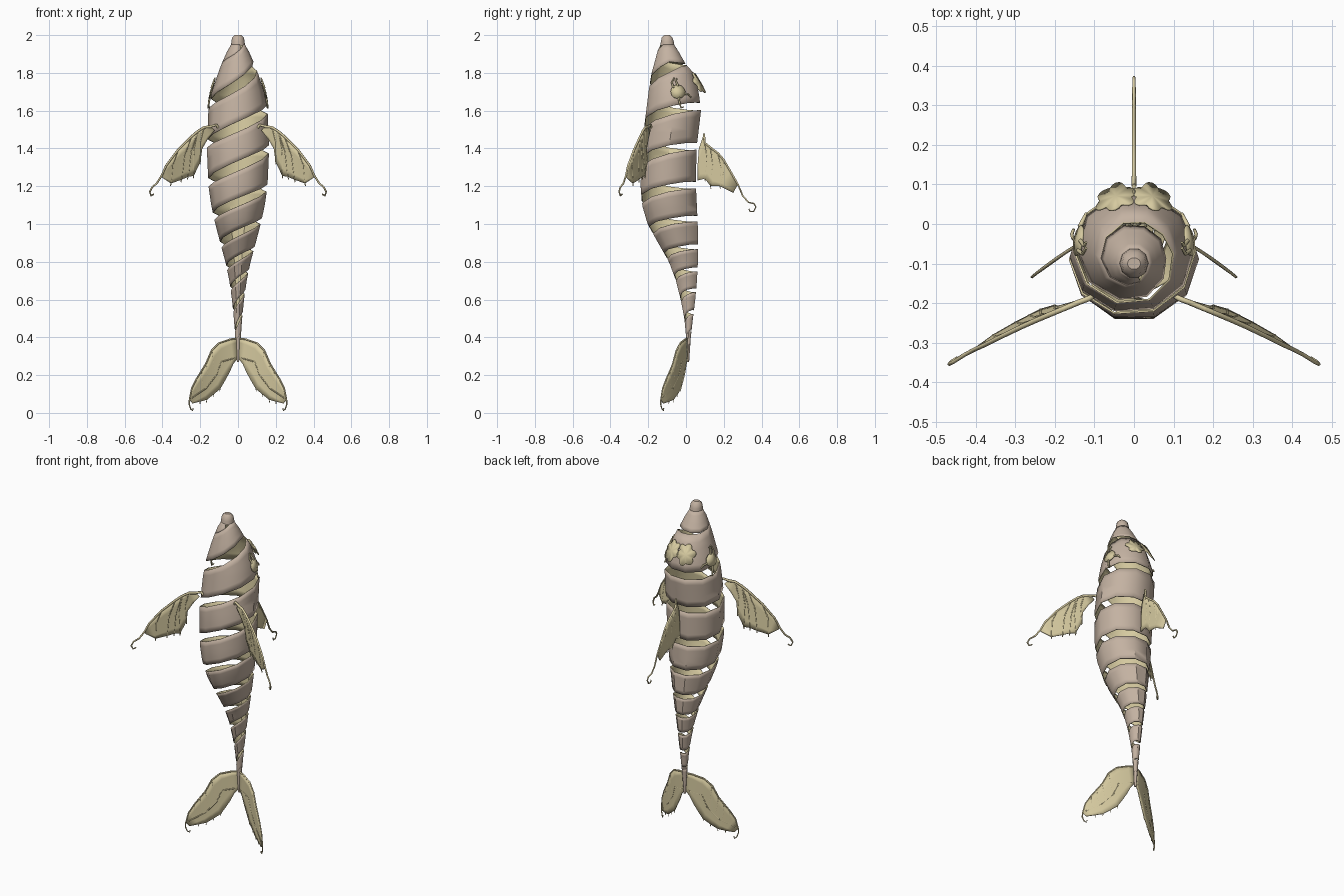
import bpy, bmesh, math
from mathutils import Vector

cube = bpy.data.objects.get("Cube")
if cube:
    bpy.data.objects.remove(cube)


def material(name, rgb):
    m = bpy.data.materials.new(name)
    m.use_nodes = True
    m.diffuse_color = (*rgb, 1)
    m.node_tree.nodes["Principled BSDF"].inputs["Base Color"].default_value = (*rgb, 1)
    return m


taupe = material("taupe", (0.55, 0.445, 0.36))
straw = material("pale straw", (0.67, 0.59, 0.35))


def finish(name, verts, faces, mats, thickness=0.0, offset=0.0):
    mesh = bpy.data.meshes.new(name)
    mesh.from_pydata(verts, [], faces)
    for m in mats:
        mesh.materials.append(m)
    ob = bpy.data.objects.new(name, mesh)
    bpy.context.collection.objects.link(ob)
    if thickness:
        s = ob.modifiers.new("thickness", "SOLIDIFY")
        s.thickness, s.offset = thickness, offset
        s.material_offset = s.material_offset_rim = len(mats) - 1
    bpy.ops.object.select_all(action="DESELECT")
    bpy.context.view_layer.objects.active = ob
    ob.select_set(True)
    bpy.ops.object.shade_smooth_by_angle(angle=math.radians(38))
    return ob


def interp(table, x):
    for a, b in zip(table, table[1:]):
        if x >= b[0]:
            f = min(1, (a[0] - x) / (a[0] - b[0]))
            return [p + (q - p) * f for p, q in zip(a[1:], b[1:])]
    return table[-1][1:]


# Body sections: height, half width, front y, back y
SECTIONS = [(2.0, .017, -.115, -.085), (1.987, .031, -.13, -.07), (1.965, .035, -.135, -.063),
            (1.945, .037, -.138, -.06), (1.92, .055, -.152, -.04), (1.85, .086, -.172, 0),
            (1.8, .105, -.188, .045), (1.7, .139, -.205, .074), (1.6, .157, -.218, .087),
            (1.4, .165, -.243, .063), (1.2, .156, -.248, .06), (1.1, .142, -.24, .065),
            (1.0, .12, -.21, .069), (.9, .094, -.153, .069), (.8, .067, -.094, .067),
            (.7, .046, -.056, .061), (.6, .032, -.03, .051), (.5, .022, -.01, .038),
            (.4, .015, 0, .026), (.27, .006, .005, .017)]


def skin(u, z, grow=0.0):
    w, front, back = interp(SECTIONS, z)
    a = -2 * math.pi * u
    return Vector(((w + grow) * math.cos(a),
                   (front + back) / 2 + ((back - front) / 2 + grow) * math.sin(a), z))


# Spiral ribbon: gap heights on the left flank, one for each turn
TURNS = [1.97, 1.835, 1.605, 1.395, 1.19, 1.015, .868, .75, .64, .525, .42, .35]
SIDES, ROWS = 10, 5


def gap(t):
    """Height and half width of the gap; it is steep and wide in front, flat and narrow behind."""
    n = min(int(t), len(TURNS) - 2)
    u = t - n
    pitch = TURNS[n] - TURNS[n + 1]
    fall = u + .175 * (1 - math.cos(2 * math.pi * u))
    half = pitch * (.108 + .022 * math.sin(2 * math.pi * u))
    if n == 0:  # the first turn is closed until it nears the left flank
        half *= max(0, (u - .55) / .45)
    return TURNS[n] - pitch * fall, half


def build_ribbon():
    verts, faces = [], []
    steps = SIDES * (len(TURNS) - 1)
    for i in range(2, steps + 1):
        t = i / SIDES
        low, g0 = gap(t)
        hi = 1.95
        if t >= 1:
            high, g1 = gap(t - 1)
            hi = min(hi, high - g1)
        lo = min(low + g0, hi - .002)
        verts += [skin(t, lo + (hi - lo) * r / ROWS) for r in range(ROWS + 1)]
    n = ROWS + 1
    for i in range(steps - 2):
        for r in range(ROWS):
            a = i * n + r
            faces.append((a, a + 1, a + n + 1, a + n))
    # make the outside the front of every face
    p, q, s = verts[n * 20], verts[n * 20 + 1], verts[n * 21]
    if (q - p).cross(s - p).dot(p - Vector((0, -.08, p.z))) < 0:
        faces = [f[::-1] for f in faces]
    finish("spiral_body", verts, faces, [taupe, straw], .005, -1)


def build_rings(name, heights):
    verts = [skin(k / SIDES, z) for z in heights for k in range(SIDES)]
    faces = []
    for j in range(len(heights) - 1):
        for k in range(SIDES):
            a, b = j * SIDES + k, j * SIDES + (k + 1) % SIDES
            faces.append((a, b, b + SIDES, a + SIDES))
    faces.append(tuple(range(SIDES))[::-1])
    faces.append(tuple(range(len(verts) - SIDES, len(verts))))
    ob = finish(name, verts, faces, [taupe])
    bm = bmesh.new()
    bm.from_mesh(ob.data)
    bmesh.ops.recalc_face_normals(bm, faces=bm.faces)
    bm.to_mesh(ob.data)
    bm.free()


build_ribbon()
build_rings("snout_tip", [1.945, 1.965, 1.987, 2.0])
build_rings("tail_stem", [.43, .4, .34, .27])


def tube(name, pts, radius, taper=1.0):
    c = bpy.data.curves.new(name, "CURVE")
    c.dimensions = "3D"
    c.bevel_depth, c.bevel_resolution, c.use_fill_caps = radius, 1, True
    sp = c.splines.new("POLY")
    sp.points.add(len(pts) - 1)
    for i, p in enumerate(pts):
        sp.points[i].co = (*p, 1)
        sp.points[i].radius = 1 + (taper - 1) * i / (len(pts) - 1)
    c.materials.append(straw)
    ob = bpy.data.objects.new(name, c)
    bpy.context.collection.objects.link(ob)


def membrane(name, lead, trail, hook, place, bones, radius):
    """Webbed fin: sheet between two edges, with a bone rim, ribs and a hooked tip."""
    cols, verts, faces = 5, [], []
    for a, b in zip(lead, trail):
        for k in range(cols + 1):
            f = k / cols
            verts.append(place(a[0] + (b[0] - a[0]) * f, a[1] + (b[1] - a[1]) * f))
    for i in range(len(lead) - 1):
        for k in range(cols):
            a = i * (cols + 1) + k
            faces.append((a, a + 1, a + cols + 2, a + cols + 1))
    finish(name + "_web", verts, faces, [straw], .005)
    tube(name + "_rim", [place(*p) for p in lead + hook], radius, .6)
    for start, end in bones:
        a, b = lead[start], trail[end]
        mid = ((a[0] + b[0]) / 2 + .01, (a[1] + b[1]) / 2 + .01)
        tip = (b[0] + .002, b[1] - .014)
        tube(name + "_rib", [place(*p) for p in (a, mid, b, tip)], radius * .7, .5)


# Outlines: leading edge, trailing edge, hooked tip
FLIPPER = ([(.14, 1.515), (.18, 1.512), (.215, 1.49), (.25, 1.46), (.285, 1.425), (.32, 1.39),
            (.35, 1.35), (.38, 1.31), (.405, 1.255)],
           [(.125, 1.495), (.16, 1.45), (.19, 1.4), (.2, 1.33), (.235, 1.255), (.265, 1.25),
            (.3, 1.235), (.355, 1.215), (.4, 1.245)],
           [(.43, 1.215), (.455, 1.195), (.467, 1.17), (.46, 1.15), (.446, 1.158)])
FLUKE = ([(0, .395), (.04, .39), (.1, .37), (.14, .33), (.17, .26), (.195, .22), (.22, .18),
          (.245, .13), (.257, .07)],
         [(0, .29), (.025, .26), (.045, .215), (.067, .175), (.095, .127), (.13, .098),
          (.165, .07), (.2, .06), (.24, .05)],
         [(.258, .045), (.25, .02), (.24, .012), (.238, .025)])
DORSAL = ([(.095, 1.48), (.1, 1.43), (.13, 1.405), (.17, 1.375), (.2, 1.34), (.235, 1.28), (.275, 1.21)],
          [(.068, 1.4), (.062, 1.32), (.06, 1.23), (.1, 1.24), (.13, 1.2), (.18, 1.2), (.25, 1.165)],
          [(.3, 1.15), (.33, 1.115), (.36, 1.108), (.37, 1.09), (.358, 1.067), (.34, 1.065), (.333, 1.08)])

for s, side in ((1, "left"), (-1, "right")):
    def flipper_place(x, z):
        d = x - .15
        drop = max(0, 1.53 - .5 * (x - .14) - z)
        return Vector((s * x, -.203 - .38 * d - .5 * d * d + .1 * drop, z))

    def fluke_place(x, z):
        return Vector((s * x, .01 - .3 * x - x * x, z))

    membrane(side + "_flipper", *FLIPPER, flipper_place,
             [(1, 3), (2, 4), (2, 5), (3, 6), (5, 7)], .007)
    tube(side + "_flipper_root", [flipper_place(*p) for p in
         ((.18, 1.512), (.14, 1.518), (.115, 1.525), (.105, 1.51))], .007)
    membrane(side + "_fluke", *FLUKE, fluke_place, [(3, 4), (4, 5), (5, 6), (6, 7)], .005)
    tube(side + "_fluke_seam", [fluke_place(*p) for p in
         ((.02, .29), (.09, .27), (.115, .2), (.17, .13), (.245, .08))], .004)

    # Eye: thin disc with lashes above and a curl below
    def eye_place(y, z, lift):
        p = skin(-math.asin((y + .065) / .14) / (2 * math.pi), z, lift)
        return Vector((s * p.x, p.y, z))

    rim = [eye_place(-.043 + .037 * math.cos(k * math.pi / 6), 1.7 + .037 * math.sin(k * math.pi / 6), .007)
           for k in range(12)]
    finish(side + "_eye", [eye_place(-.043, 1.7, .009)] + rim,
           [(0, k + 1, (k + 1) % 12 + 1) for k in range(12)], [straw], .006)
    for path in ([(-.065, 1.72), (-.072, 1.75), (-.055, 1.775)],
                 [(-.04, 1.73), (-.05, 1.76), (-.04, 1.77)],
                 [(-.04, 1.67), (-.037, 1.64), (-.03, 1.615), (-.018, 1.62)],
                 [(-.01, 1.69), (.01, 1.685), (.02, 1.67)]):
        tube(side + "_eye_lash", [eye_place(y, z, .008) for y, z in path], .006, .6)

    # Scalloped leaf wrapped over the back of the head
    leaf = []
    for k in range(37):
        a = 2 * math.pi * k / 36
        r = (.038 + .015 * abs(math.sin(3 * a + .4))) if k else 0
        h = r * 1.05 * math.sin(a) - .25 * r * math.cos(a)
        x = .046 + r * math.cos(a)
        leaf.append(Vector((s * x, .078 - .6 * h - 4 * x * x, 1.748 + h)))
    finish(side + "_leaf", leaf, [(0, k + 1, (k + 1) % 36 + 1) for k in range(36)], [straw], .005)

membrane("dorsal_fin", *DORSAL, lambda y, z: Vector((0, y, z)), [(1, 3), (2, 4), (3, 5), (4, 5)], .006)
